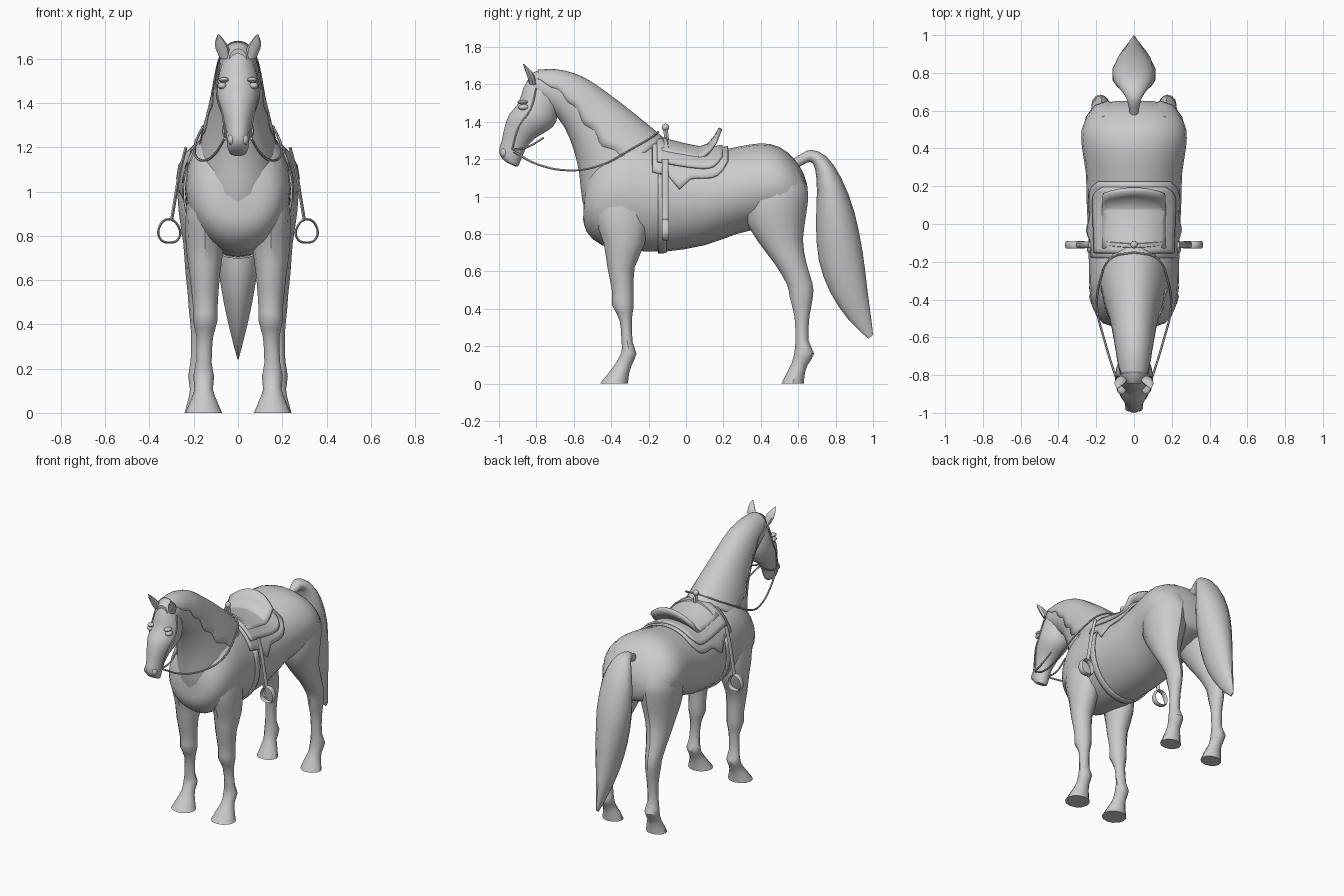
import bpy, bmesh, math
from mathutils import Vector

if "Cube" in bpy.data.objects:
    bpy.data.objects.remove(bpy.data.objects["Cube"])

grey = bpy.data.materials.new("plain grey")
grey.diffuse_color = (0.6, 0.6, 0.6, 1)
grey.use_nodes = True
grey.node_tree.nodes["Principled BSDF"].inputs["Base Color"].default_value = grey.diffuse_color


def finish(obj, angle=40):
    bpy.ops.object.select_all(action='DESELECT')
    obj.select_set(True)
    bpy.context.view_layer.objects.active = obj
    bpy.ops.object.shade_smooth_by_angle(angle=math.radians(angle))
    return obj


def mesh_obj(name, bm, angle=40):
    bmesh.ops.recalc_face_normals(bm, faces=bm.faces)
    me = bpy.data.meshes.new(name)
    bm.to_mesh(me)
    bm.free()
    me.materials.append(grey)
    obj = bpy.data.objects.new(name, me)
    bpy.context.collection.objects.link(obj)
    return finish(obj, angle)


def refine(rings, steps):
    """Catmull-Rom interpolation between cross-sections."""
    out = []
    for i in range(len(rings) - 1):
        p = [rings[max(0, min(len(rings) - 1, i + k))] for k in (-1, 0, 1, 2)]
        for j in range(steps):
            t = j / steps
            out.append([0.5 * (2 * b + (c - a) * t + (2 * a - 5 * b + 4 * c - d) * t * t
                               + (3 * b - a - 3 * c + d) * t ** 3) for a, b, c, d in zip(*p)])
    return out + [list(rings[-1])]


def loft(name, rings, n=18, steps=2, arc=None, grow=0.0, thick=0.0, angle=40):
    """Rings: (y1, z1, y2, z2, half width, centre x). arc(f) gives the angles covered, from point 2."""
    bm = bmesh.new()
    rows = []
    rings = refine(rings, steps) if steps > 1 else rings
    for i, (y1, z1, y2, z2, w, cx) in enumerate(rings):
        a, b = Vector((cx, y1, z1)), Vector((cx, y2, z2))
        c, h = (a + b) / 2, (b - a) / 2
        h = h.normalized() * (h.length + grow)
        lo, hi = arc(i / (len(rings) - 1)) if arc else (0, 2 * math.pi)
        m = n + 1 if arc else n
        rows.append([bm.verts.new(c + h * math.cos(t) + Vector((w + grow, 0, 0)) * math.sin(t))
                     for t in (lo + (hi - lo) * k / n for k in range(m))])
    for r, q in zip(rows, rows[1:]):
        for k in range(n):
            k2 = k + 1 if arc else (k + 1) % n
            bm.faces.new((r[k], r[k2], q[k2], q[k]))
    if not arc:
        bm.faces.new(rows[0])
        bm.faces.new(rows[-1])
    obj = mesh_obj(name, bm, angle)
    if thick:
        s = obj.modifiers.new("thickness", 'SOLIDIFY')
        s.thickness, s.offset = thick, 0
    return obj


def tube(name, pts, r, closed=False, flat=None):
    cu = bpy.data.curves.new(name, 'CURVE')
    cu.dimensions = '3D'
    cu.bevel_depth, cu.bevel_resolution, cu.resolution_u = r, 1, 5
    cu.use_fill_caps = True
    sp = cu.splines.new('BEZIER')
    sp.bezier_points.add(len(pts) - 1)
    for bp, p in zip(sp.bezier_points, pts):
        bp.co = p
        bp.handle_left_type = bp.handle_right_type = 'AUTO'
    sp.use_cyclic_u = closed
    obj = bpy.data.objects.new(name, cu)
    bpy.context.collection.objects.link(obj)
    bpy.ops.object.select_all(action='DESELECT')
    obj.select_set(True)
    bpy.context.view_layer.objects.active = obj
    bpy.ops.object.convert(target='MESH')
    obj = bpy.context.object
    obj.data.materials.clear()
    obj.data.materials.append(grey)
    if flat:  # widen along y into a strap
        for v in obj.data.vertices:
            v.co.y = flat[0] + (v.co.y - flat[0]) * flat[1]
    return finish(obj)


def ball(name, loc, size):
    bm = bmesh.new()
    bmesh.ops.create_uvsphere(bm, u_segments=12, v_segments=8, radius=1)
    for v in bm.verts:
        v.co = Vector(loc) + Vector([c * s for c, s in zip(v.co, size)])
    return mesh_obj(name, bm)


# Torso
TORSO = [(-.55, .88, -.545, 1.0, .07, 0), (-.53, .81, -.52, 1.13, .165, 0), (-.45, .74, -.42, 1.27, .222, 0),
         (-.30, .715, -.30, 1.33, .238, 0), (-.12, .705, -.12, 1.285, .24, 0), (.10, .74, .10, 1.24, .25, 0),
         (.27, .80, .27, 1.265, .255, 0), (.40, .83, .40, 1.285, .275, 0), (.50, .85, .50, 1.265, .277, 0),
         (.58, .88, .58, 1.20, .24, 0), (.63, .90, .63, 1.12, .185, 0), (.65, .96, .65, 1.05, .10, 0)]
loft("torso", TORSO, n=24)

# Neck with a thin, ragged mane layer over the crest
NECK = [(-.505, .82, -.05, 1.20, .20, 0), (-.555, .98, -.12, 1.31, .185, 0), (-.57, 1.12, -.24, 1.41, .157, 0),
        (-.60, 1.25, -.40, 1.535, .125, 0), (-.65, 1.37, -.55, 1.635, .105, 0),
        (-.715, 1.45, -.68, 1.675, .09, 0), (-.80, 1.5, -.79, 1.675, .075, 0), (-.84, 1.55, -.845, 1.645, .04, 0)]
loft("neck", NECK, n=20)


def mane_arc(f):
    reach = 1.0 + .75 * math.sin(math.pi * (.15 + .8 * f)) + .07 * math.sin(f * 31)
    return -reach, reach


loft("mane", NECK[1:7], n=14, steps=5, arc=mane_arc, grow=.002, thick=.004)

# Head
loft("head", [(-.83, 1.65, -.70, 1.60, .055, 0), (-.87, 1.58, -.68, 1.50, .085, 0),
              (-.895, 1.50, -.695, 1.40, .10, 0), (-.945, 1.44, -.735, 1.355, .092, 0),
              (-.97, 1.37, -.81, 1.31, .07, 0), (-.985, 1.30, -.86, 1.25, .054, 0),
              (-1.0, 1.24, -.885, 1.19, .05, 0), (-.98, 1.20, -.90, 1.16, .04, 0),
              (-.955, 1.18, -.92, 1.165, .02, 0)], n=16)

# Tail
loft("tail", [(.58, 1.14, .57, 1.20, .02, 0), (.625, 1.17, .62, 1.23, .03, 0), (.665, 1.185, .67, 1.25, .042, 0),
              (.69, 1.15, .75, 1.215, .075, 0), (.70, 1.03, .83, 1.10, .11, 0), (.695, .85, .90, .92, .118, 0),
              (.71, .66, .945, .70, .095, 0), (.77, .49, .97, .50, .065, 0), (.87, .34, .99, .35, .03, 0),
              (.975, .24, 1.0, .26, .004, 0)], n=14)

# Paired parts: (front y, z, back y, z, half width, centre x) up each leg
FRONT = [(-.46, 0, -.31, 0, .083, .155), (-.42, .05, -.305, .05, .062, .155), (-.375, .11, -.29, .10, .042, .155),
         (-.345, .17, -.265, .16, .047, .155), (-.345, .23, -.285, .22, .036, .155),
         (-.355, .34, -.29, .34, .037, .15), (-.395, .42, -.28, .41, .055, .148),
         (-.395, .49, -.28, .48, .056, .148), (-.42, .62, -.275, .62, .068, .15),
         (-.44, .75, -.22, .75, .085, .15), (-.49, .92, -.20, .92, .088, .147), (-.44, 1.08, -.24, 1.08, .05, .15)]
HIND = [(.51, 0, .63, 0, .072, .17), (.535, .05, .635, .05, .058, .17), (.565, .11, .65, .10, .042, .175),
        (.58, .17, .685, .16, .047, .178), (.585, .24, .655, .23, .036, .178), (.58, .36, .66, .36, .037, .175),
        (.555, .46, .68, .47, .047, .175), (.54, .53, .675, .54, .052, .175), (.475, .64, .645, .64, .068, .17),
        (.385, .76, .625, .77, .092, .155), (.31, .90, .645, .92, .125, .143), (.33, 1.04, .65, 1.05, .128, .14),
        (.42, 1.17, .58, 1.17, .08, .125)]
for s, side in ((1, "left"), (-1, "right")):
    flip = lambda rings: [r[:5] + (r[5] * s,) for r in rings]
    loft("front_leg_" + side, flip(FRONT), n=12, angle=35)
    loft("hind_leg_" + side, flip(HIND), n=12, angle=35)
    loft("ear_" + side, flip([(-.835, 1.60, -.80, 1.60, .022, .058), (-.85, 1.645, -.81, 1.645, .031, .07),
                              (-.862, 1.68, -.835, 1.68, .022, .081), (-.872, 1.71, -.868, 1.71, .003, .088)]), n=8)
    ball("eye_" + side, (s * .071, -.868, 1.478), (.022, .03, .016))
    ball("brow_" + side, (s * .064, -.872, 1.505), (.024, .03, .012))
    ball("nostril_" + side, (s * .03, -.972, 1.235), (.018, .02, .024))

    # Bridle and reins
    tube("cheek_strap_" + side, [(s * .056, -.93, 1.25), (s * .075, -.895, 1.37), (s * .098, -.83, 1.47),
                                 (s * .083, -.80, 1.58)], .004)
    tube("bit_" + side, [(s * .056, -.925, 1.25), (s * .066, -.86, 1.26), (s * .06, -.76, 1.315)], .006)
    tube("rein_" + side, [(s * .06, -.92, 1.24), (s * .10, -.80, 1.175), (s * .155, -.62, 1.14), (s * .195, -.45, 1.17),
                          (s * .18, -.30, 1.25), (s * .12, -.18, 1.32), (0, -.15, 1.345)], .006)

    # Stirrup with its strap
    tube("stirrup_strap_" + side, [(s * .235, -.11, 1.20), (s * .265, -.11, 1.08), (s * .285, -.11, .96),
                                   (s * .30, -.11, .87)], .008, flat=(-.11, 2.2))
    tube("stirrup_" + side, [(s * x, -.11, z) for x, z in ((.315, .875), (.355, .84), (.35, .785), (.31, .77),
                                                           (.27, .785), (.268, .84))],
         .006, closed=True, flat=(-.11, 3.2))


# Saddle pads and girth follow the barrel of the torso
def torso_at(y):
    fine = refine(TORSO, 6)
    for p, q in zip(fine, fine[1:]):
        if p[2] <= y <= q[2]:
            t = (y - p[2]) / (q[2] - p[2])
            return [a + (b - a) * t for a, b in zip(p, q)]


def wrap(name, y0, y1, arc, grow, thick, rows=14):
    loft(name, [torso_at(y0 + (y1 - y0) * i / rows) for i in range(rows + 1)], n=20, steps=1,
         arc=arc, grow=grow, thick=thick)


def flap(reach, point=0):
    """Side flap with rounded rear corner and an optional point below the middle."""
    def arc(f):
        a = reach * (1 - .3 * max(0, (f - .75) / .25) ** 3) + point * max(0, 1 - abs(f - .36) / .16)
        return -a, a
    return arc


wrap("saddle_blanket", -.18, .225, flap(1.14, .26), .009, .012)
wrap("saddle_skirt", -.155, .195, flap(.93), .021, .014)
wrap("girth", -.15, -.105, lambda f: (1.15, 2 * math.pi - 1.15), .004, .008, 3)

# Saddle seat rising into the cantle
bm = bmesh.new()
profile = [(-.13, 1.285), (-.07, 1.27), (0, 1.258), (.07, 1.258), (.12, 1.275), (.155, 1.315), (.185, 1.365)]
rows = [[bm.verts.new((x / 5 * .165, y - .03 * (x / 5) ** 2 * (y > .1), z - (.04 + max(0, y) * .2) * (x / 5) ** 2))
         for x in range(-5, 6)] for y, z in profile]
for r, q in zip(rows, rows[1:]):
    for k in range(10):
        bm.faces.new((r[k], r[k + 1], q[k + 1], q[k]))
seat = mesh_obj("saddle_seat", bm)
mod = seat.modifiers.new("thickness", 'SOLIDIFY')
mod.thickness, mod.offset = .02, 0

# Pommel arch and horn
tube("pommel", [(-.165, -.10, 1.22), (-.09, -.11, 1.28), (0, -.115, 1.30), (.09, -.11, 1.28), (.165, -.10, 1.22)], .018)
tube("saddle_horn", [(0, -.10, 1.28), (0, -.11, 1.36)], .014)
ball("horn_knob", (0, -.11, 1.37), (.02, .02, .02))
